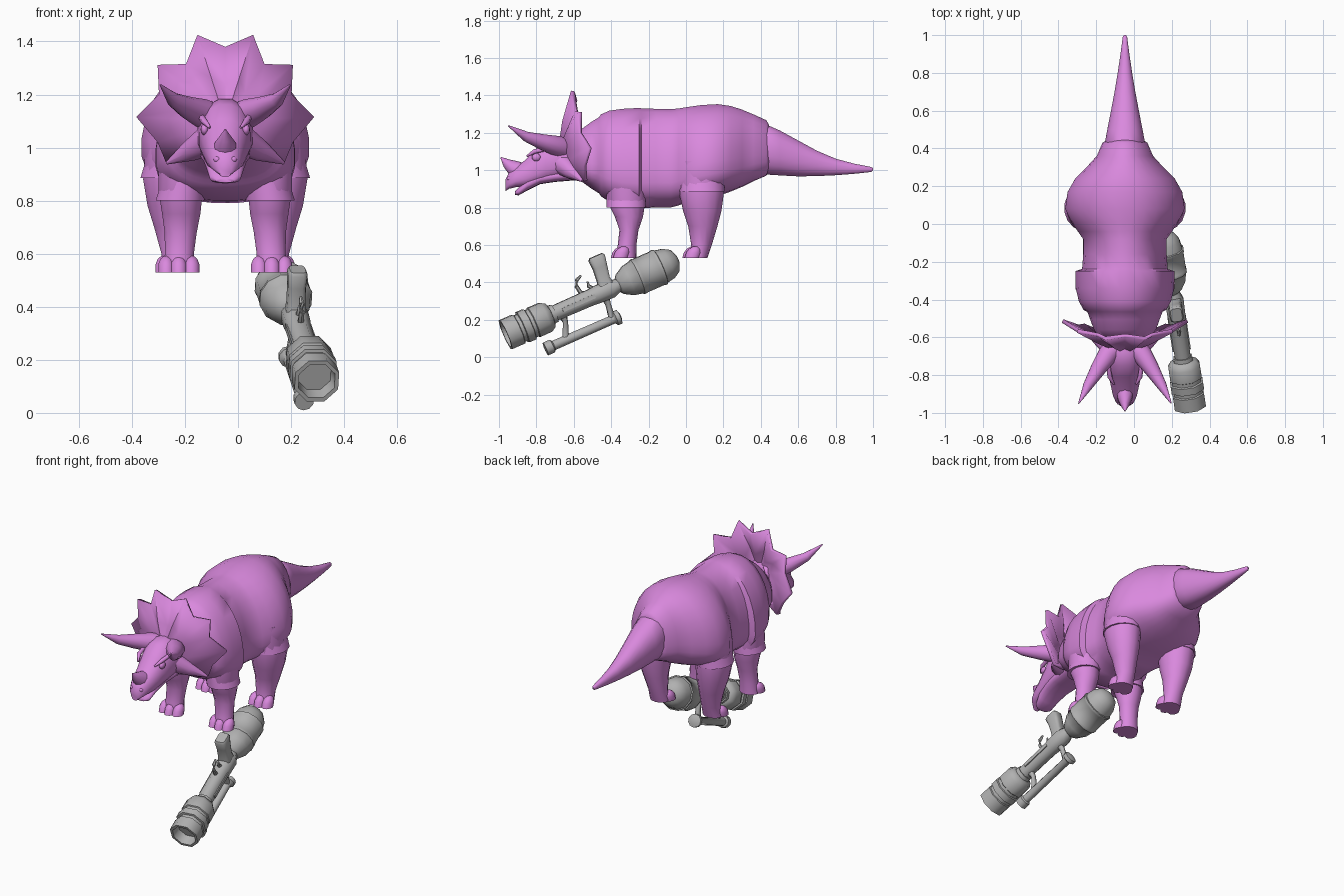
import bpy, bmesh, math
from mathutils import Vector as V

cube = bpy.data.objects.get("Cube")
if cube:
    bpy.data.objects.remove(cube, do_unlink=True)


def material(name, col):
    m = bpy.data.materials.new(name)
    m.use_nodes = True
    m.diffuse_color = (*col, 1)
    m.node_tree.nodes["Principled BSDF"].inputs["Base Color"].default_value = (*col, 1)
    return m


PINK = material("orchid_skin", (0.70, 0.25, 0.73))
GREY = material("metal_grey", (0.44, 0.44, 0.44))
CX = -0.048  # the animal stands a little to the right of centre


def finish(name, bm, mat, angle):
    bmesh.ops.recalc_face_normals(bm, faces=bm.faces)
    mesh = bpy.data.meshes.new(name)
    bm.to_mesh(mesh)
    bm.free()
    ob = bpy.data.objects.new(name, mesh)
    bpy.context.collection.objects.link(ob)
    mesh.materials.append(mat)
    bpy.ops.object.select_all(action="DESELECT")
    ob.select_set(True)
    bpy.context.view_layer.objects.active = ob
    bpy.ops.object.shade_smooth_by_angle(angle=math.radians(angle))
    return ob


def loft(name, rings, mat=PINK, angle=50):
    """Skin a list of equal rings and close both ends."""
    bm = bmesh.new()
    vr = [[bm.verts.new(p) for p in r] for r in rings]
    n = len(vr[0])
    for a, b in zip(vr, vr[1:]):
        for i in range(n):
            j = (i + 1) % n
            bm.faces.new((a[i], a[j], b[j], b[i]))
    bm.faces.new(vr[0])
    bm.faces.new(vr[-1])
    return finish(name, bm, mat, angle)


def ring(c, u, v, n, power=2.0):
    """Superellipse around c with half axes u and v."""
    out = []
    for i in range(n):
        a = 2 * math.pi * (i + 0.5) / n
        k = [math.copysign(abs(f) ** (2 / power), f) for f in (math.cos(a), math.sin(a))]
        out.append(V(c) + V(u) * k[0] + V(v) * k[1])
    return out


def along_y(name, rows, n=20, crown=2.2, belly=2.3, low=0.5):
    """Loft of (y, bottom, top, half width); low sets the height of the widest line,
    crown and belly the squareness above and below it."""
    rings = []
    for y, z0, z1, w in rows:
        mid = z0 + (z1 - z0) * low
        upper = ring((CX, y, mid), (w, 0, 0), (0, 0, z1 - mid), n, crown)
        lower = ring((CX, y, mid), (w, 0, 0), (0, 0, mid - z0), n, belly)
        rings.append(upper[:n // 2] + lower[n // 2:])
    return loft(name, rings)


def tube(name, pts, radii, mat=PINK, n=10, flat=1.0):
    """Tapered tube along a path; flat squeezes it across its second axis."""
    pts = [V(p) for p in pts]
    rings = []
    for i, (p, r) in enumerate(zip(pts, radii)):
        d = (pts[min(i + 1, len(pts) - 1)] - pts[max(i - 1, 0)]).normalized()
        u = d.cross(V((0, 0, 1)) if abs(d.z) < 0.95 else V((0, 1, 0))).normalized()
        rings.append(ring(p, u * r, d.cross(u) * r * flat, n))
    return loft(name, rings, mat)


def ball(name, c, s):
    bm = bmesh.new()
    bmesh.ops.create_uvsphere(bm, u_segments=12, v_segments=8, radius=1)
    for v in bm.verts:
        v.co = V(c) + V(v.co[i] * s[i] for i in range(3))
    return finish(name, bm, PINK, 60)


# Trunk, with steps where the shoulder and hip plates overlap
along_y("trunk", [
    (-.61, .97, 1.17, .13), (-.56, .94, 1.22, .165), (-.505, .90, 1.26, .185),
    (-.465, .875, 1.285, .2), (-.455, .86, 1.30, .22), (-.41, .83, 1.32, .245),
    (-.34, .80, 1.33, .262), (-.25, .79, 1.335, .264), (-.238, .795, 1.333, .228),
    (-.16, .80, 1.33, .222), (-.08, .80, 1.328, .222), (-.04, .81, 1.332, .25),
    (.01, .83, 1.34, .285), (.08, .84, 1.35, .318), (.17, .86, 1.355, .305),
    (.24, .885, 1.345, .265), (.3, .91, 1.325, .205), (.36, .94, 1.3, .15),
    (.43, .97, 1.268, .12), (.445, 1.0, 1.24, .095)], n=28, crown=2.0, belly=2.4, low=.3)
along_y("tail", [
    (.37, 1.0, 1.22, .09), (.42, .975, 1.25, .11), (.5, .97, 1.215, .095),
    (.6, .965, 1.16, .075), (.7, .967, 1.105, .056), (.8, .972, 1.062, .039),
    (.9, .98, 1.035, .024), (.99, .99, 1.017, .012), (1.0, .998, 1.01, .005)], n=16)

# Skull, jaw and nose
along_y("skull", [
    (-.58, .97, 1.16, .10), (-.68, .95, 1.185, .106), (-.75, .935, 1.165, .098),
    (-.81, .92, 1.11, .086), (-.86, .91, 1.055, .075), (-.91, .908, 1.02, .064),
    (-.945, .90, .99, .048), (-.965, .888, .95, .022)], n=16, low=.4, belly=2.6)
along_y("lower_jaw", [
    (-.54, .95, 1.03, .10), (-.7, .937, 1.0, .092), (-.78, .925, .99, .082),
    (-.85, .89, .96, .07), (-.895, .865, .907, .058), (-.915, .868, .885, .034)],
    n=14, belly=2.6)
tube("nose_horn", [(CX, -.88, .985), (CX, -.92, 1.01), (CX, -.96, 1.038), (CX, -.99, 1.068)],
     [.05, .04, .022, .003], flat=1.1)

# Neck frill: a forward-bulging dish, one half of its scalloped rim mirrored
half = [(0, -.6, 1.38), (.105, -.615, 1.425), (.148, -.595, 1.315), (.255, -.575, 1.312),
        (.25, -.575, 1.2), (.335, -.522, 1.115), (.255, -.55, 1.02), (.222, -.545, .94),
        (.13, -.58, .96), (0, -.59, .98)]
rim = [V(p) for p in half] + [V((-x, y, z)) for x, y, z in half[-2:0:-1]]
bm = bmesh.new()
hub = V((0, -.685, 1.1))
outer, middle = [], []
for i, p in enumerate(rim):
    q = hub.lerp(p, .5)
    q.y -= 0.0 if i % 2 == 0 else 0.012  # ribs stand forward of the folds
    outer.append(bm.verts.new(p + V((CX, 0, 0))))
    middle.append(bm.verts.new(q + V((CX, 0, 0))))
centre = bm.verts.new(hub + V((CX, 0, 0)))
for i in range(len(rim)):
    j = (i + 1) % len(rim)
    bm.faces.new((outer[i], outer[j], middle[j], middle[i]))
    bm.faces.new((middle[i], middle[j], centre))
frill = finish("neck_frill", bm, PINK, 50)
frill.modifiers.new("Thickness", "SOLIDIFY").thickness = .02

# Paired parts
for s, side in ((1, "left"), (-1, "right")):
    def at(x, y, z):
        return (CX + s * x, y, z)

    tube(side + "_brow_horn", [at(.05, -.65, 1.115), at(.09, -.69, 1.13), at(.14, -.765, 1.15),
                               at(.195, -.855, 1.18), at(.245, -.95, 1.237)],
         [.055, .055, .043, .027, .003], n=12)
    tube(side + "_cheek_spike", [at(.06, -.66, 1.03), at(.13, -.61, .99), at(.22, -.555, .942)],
         [.06, .042, .006])
    tube(side + "_brow_ridge", [at(.058, -.85, 1.075), at(.08, -.81, 1.1), at(.09, -.74, 1.115)],
         [.005, .013, .012], n=8)
    ball(side + "_eye", at(.078, -.8, 1.068), (.015, .024, .021))
    ball(side + "_nostril", at(.03, -.945, .955), (.014, .012, .012))

    # Legs: (x, y, z, half width, half depth)
    legs = {
        "front": [(.165, -.32, 1.0, .09, .10), (.168, -.32, .84, .086, .104),
                  (.166, -.305, .75, .074, .075), (.168, -.305, .68, .062, .051),
                  (.173, -.315, .6, .056, .05), (.175, -.32, .53, .062, .054)],
        "rear": [(.2, .08, 1.05, .10, .12), (.208, .083, .88, .104, .12),
                 (.203, .087, .78, .092, .102), (.196, .09, .7, .074, .078),
                 (.185, .083, .6, .057, .055), (.185, .062, .53, .062, .052)]}
    for pos, rows in legs.items():
        loft(f"{side}_{pos}_leg", [ring(at(x, y, z), (w, 0, 0), (0, d, 0), 14)
                                   for x, y, z, w, d in rows])
        x0, y0 = rows[-1][:2]
        for k in (-1, 0, 1):  # rounded toes with flat soles
            ty = y0 - (.042 if k == 0 else .03)
            loft(f"{side}_{pos}_toe", [ring(at(x0 + k * .047, ty + h * .3, .53 + h),
                                            (.032 * f, 0, 0), (0, .04 * f, 0), 10)
                                       for h, f in ((0, 1), (.03, 1), (.05, .75), (.062, .3))])
    # Sleeves where the plates wrap the tops of the legs
    for pos, x, y, z, w, d in (("front", .17, -.32, .8, .094, .106),
                               ("rear", .212, .085, .885, .11, .122)):
        loft(f"{side}_{pos}_sleeve", [ring(at(x - g * .2, y, z + g), (w - g * .1, 0, 0),
                                           (0, d, 0), 16) for g in (0, .05, .2)])

# Launcher frame: t runs back from the muzzle, u is up, s is sideways
MUZZLE = V((.297, -.965, .12))
AXIS = V((-.115, .765, .335)).normalized()
UP = (V((0, 0, 1)) - AXIS * AXIS.z).normalized()
SIDE = AXIS.cross(UP)


def gun(t, u=0, s=0):
    return MUZZLE + AXIS * t + UP * u + SIDE * s


def turned(name, profile, n, u=0, s=0):
    return loft(name, [ring(gun(t, u, s), SIDE * r, UP * r, n) for r, t in profile], GREY)


turned("launcher_muzzle", [
    (.066, .06), (.074, 0), (.09, 0), (.09, .075), (.082, .079), (.082, .097), (.094, .1),
    (.094, .14), (.084, .144), (.084, .162), (.091, .166), (.09, .235), (.072, .262),
    (.055, .268), (.053, .29)], 8)
turned("launcher_barrel", [(.045, .26), (.048, .5), (.052, .54), (.054, .62), (.038, .66),
                           (.03, .73)], 8)
turned("gas_tank", [
    (.03, .655), (.058, .677), (.086, .725), (.097, .775), (.102, .778), (.102, .792),
    (.1, .795), (.1, .895), (.103, .898), (.103, .912), (.096, .915), (.087, .96),
    (.064, .998), (.025, 1.016)], 12, s=-.01)

# Shoulder grip, trigger and guard
loft("launcher_grip", [ring(gun(t, u), SIDE * w, AXIS * d, 12, 4) for t, u, w, d in (
    (.6, 0, .042, .05), (.602, .06, .035, .036), (.612, .13, .034, .04),
    (.615, .18, .037, .046), (.615, .193, .03, .038))], GREY)
tube("trigger_guard", [gun(.5, .128), gun(.468, .115), gun(.455, .085), gun(.462, .045),
                       gun(.49, .02)], [.006, .011, .011, .012, .014], GREY, 6)
tube("trigger", [gun(.54, .03), gun(.515, .06), gun(.52, .085)], [.012, .01, .005], GREY, 6)

# Raised plates along both flanks of the barrel
for s in (1, -1):
    loft("barrel_plate", [ring(gun(t, 0, s * .045), SIDE * .006, UP * .016, 4)
                          for t in (.33, .52)], GREY)

# Under-slung tube with flared caps and two struts
turned("lower_tube", [(.037, .17), (.037, .21), (.026, .218), (.024, .57), (.03, .577),
                      (.04, .582), (.04, .605), (.02, .612)], 10, u=-.157, s=-.015)
for t, lean in ((.29, .035), (.565, .01)):
    tube("tube_strut", [gun(t + lean, -.02), gun(t + lean, -.07, -.01), gun(t, -.155, -.015)],
         [.026, .015, .02], GREY, 8)
